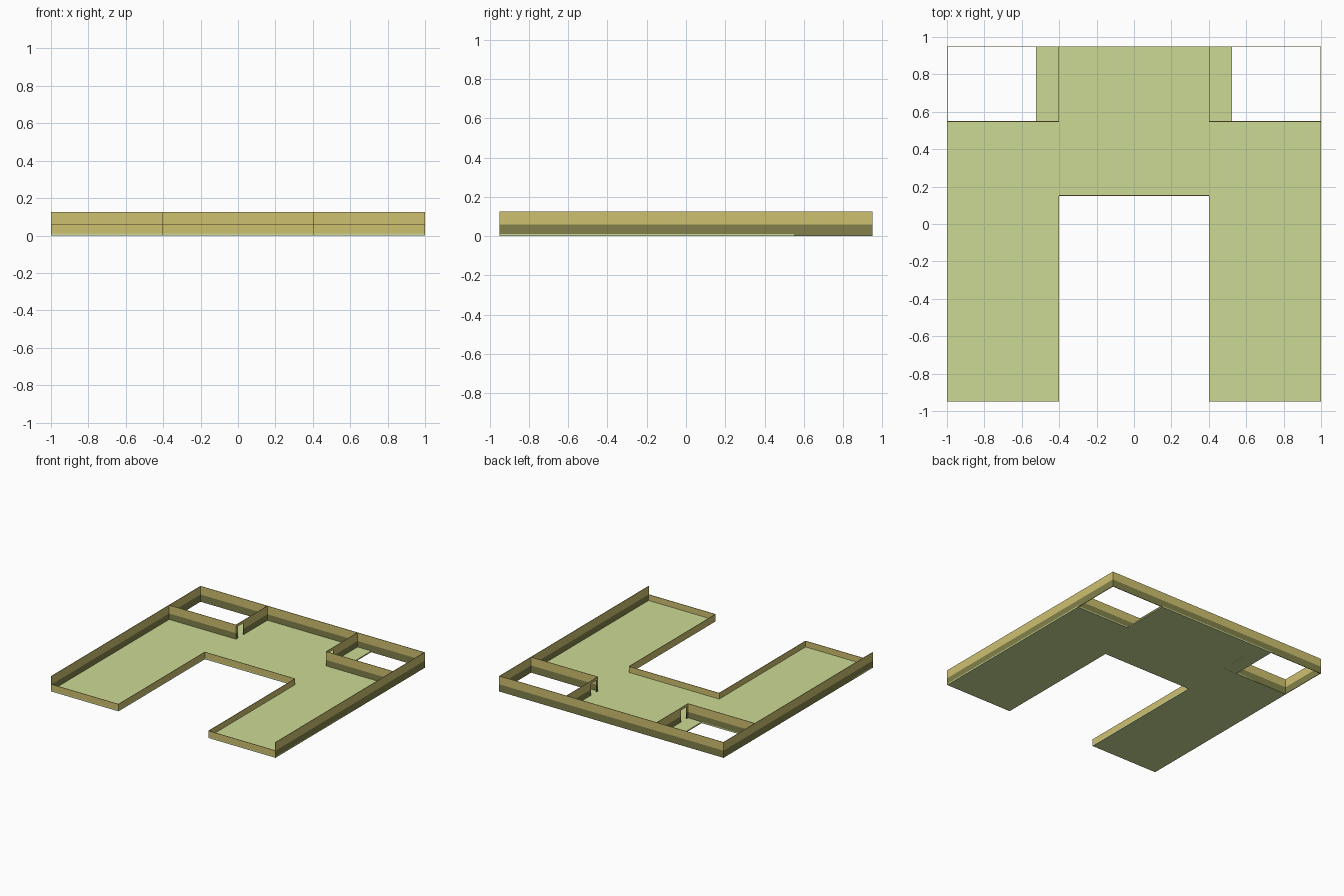
import bpy, bmesh

if "Cube" in bpy.data.objects:
    bpy.data.objects.remove(bpy.data.objects["Cube"])

T = 0.004           # wall thickness
FULL, LOW = 0.125, 0.058
SLAB = 0.01


def material(name, rgb):
    m = bpy.data.materials.new(name)
    m.diffuse_color = (*rgb, 1)
    m.use_nodes = True
    m.node_tree.nodes["Principled BSDF"].inputs["Base Color"].default_value = m.diffuse_color
    return m


floor_mat = material("floor_green", (0.60, 0.70, 0.30))
wall_mat = material("wall_tan", (0.62, 0.53, 0.16))
base_mat = material("wainscot_olive", (0.22, 0.22, 0.07))


def finish(name, bm, mat):
    bmesh.ops.recalc_face_normals(bm, faces=bm.faces)
    me = bpy.data.meshes.new(name)
    bm.to_mesh(me)
    bm.free()
    me.materials.append(mat)
    ob = bpy.data.objects.new(name, me)
    bpy.context.collection.objects.link(ob)
    return ob


def box(name, x0, x1, y0, y1, z0, z1, mat):
    bm = bmesh.new()
    bmesh.ops.create_cube(bm, size=1)
    for v in bm.verts:
        v.co = ((x0 + x1) / 2 + v.co.x * (x1 - x0),
                (y0 + y1) / 2 + v.co.y * (y1 - y0),
                (z0 + z1) / 2 + v.co.z * (z1 - z0))
    return finish(name, bm, mat)


def tall_wall(name, x0, x1, y0, y1):
    # dark lower band with a lighter upper band
    box(name + "_lower", x0, x1, y0, y1, 0, LOW, base_mat)
    box(name + "_upper", x0, x1, y0, y1, LOW, FULL, wall_mat)


# Floor slab: two wings, cross bar and rear lobby
half = [(0.4, 0.15), (0.4, -0.95), (1, -0.95), (1, 0.55), (0.525, 0.55), (0.525, 0.95)]
outline = half + [(-x, y) for x, y in reversed(half)]
bm = bmesh.new()
face = bm.faces.new([bm.verts.new((x, y, 0)) for x, y in outline])
ext = bmesh.ops.extrude_face_region(bm, geom=[face])
for v in ext["geom"]:
    if isinstance(v, bmesh.types.BMVert):
        v.co.z = SLAB
finish("floor", bm, floor_mat)

# Rear wall and courtyard parapet
tall_wall("rear_wall", -1, 1, 0.95 - T, 0.95)
box("courtyard_parapet", -0.4, 0.4, 0.15, 0.15 + T, 0, LOW, wall_mat)

for side, s in (("left", -1), ("right", 1)):
    def span(a, b):
        return sorted((s * a, s * b))

    # Outer wall and corner room front wall
    tall_wall(side + "_outer_wall", *span(1 - T, 1), -0.95, 0.95)
    tall_wall(side + "_room_front", *span(0.4, 1 - T), 0.55 - T, 0.55)
    # Corner room inner wall with a doorway: jamb, header and long run
    xs = span(0.4, 0.4 + T)
    tall_wall(side + "_room_side", *xs, 0.64, 0.95)
    tall_wall(side + "_door_jamb", *xs, 0.55, 0.57)
    box(side + "_door_header", *xs, 0.57, 0.64, 0.105, FULL, wall_mat)
    # Low parapets around each wing
    box(side + "_wing_front_parapet", *span(0.4, 1), -0.95, -0.95 + T, 0, LOW, wall_mat)
    box(side + "_wing_inner_parapet", *span(0.4, 0.4 + T), -0.95, 0.15, 0, LOW, wall_mat)
